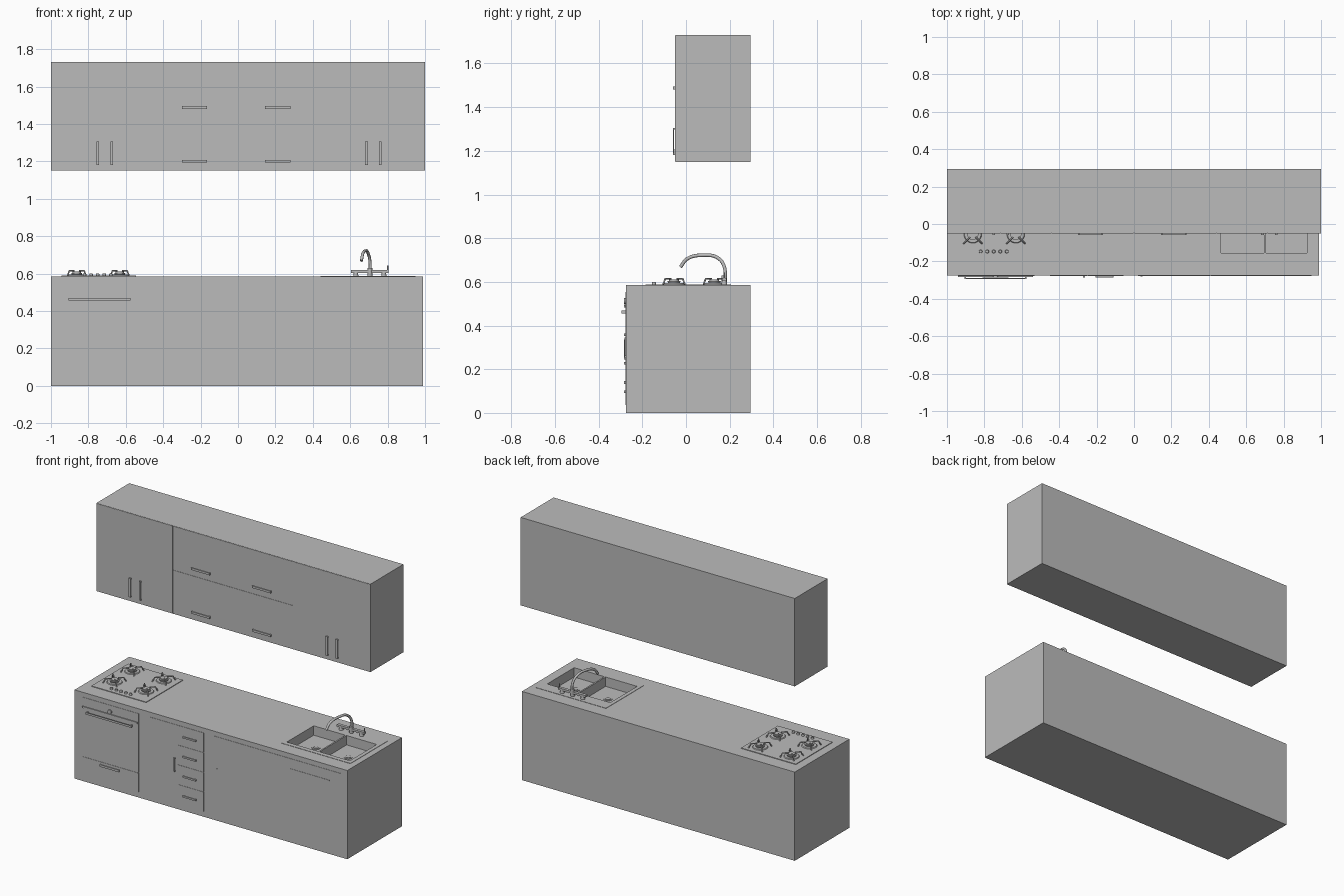
import bpy, bmesh, math
from mathutils import Vector

if "Cube" in bpy.data.objects:
    bpy.data.objects.remove(bpy.data.objects["Cube"], do_unlink=True)

grey = bpy.data.materials.new("plain_grey")
grey.use_nodes = True
grey.diffuse_color = (0.5, 0.5, 0.5, 1)
grey.node_tree.nodes["Principled BSDF"].inputs["Base Color"].default_value = (0.5, 0.5, 0.5, 1)

FRONT, BACK, TOP = -0.275, 0.295, 0.585
UPPER_FRONT = -0.05


def finish(name, bm, smooth=False):
    mesh = bpy.data.meshes.new(name)
    bm.to_mesh(mesh)
    bm.free()
    ob = bpy.data.objects.new(name, mesh)
    bpy.context.collection.objects.link(ob)
    mesh.materials.append(grey)
    if smooth:
        bpy.ops.object.select_all(action='DESELECT')
        ob.select_set(True)
        bpy.context.view_layer.objects.active = ob
        bpy.ops.object.shade_smooth_by_angle(angle=math.radians(40))
    return ob


def box(name, x0, x1, y0, y1, z0, z1):
    bm = bmesh.new()
    bmesh.ops.create_cube(bm, size=1)
    for v in bm.verts:
        v.co = Vector((x1 if v.co.x > 0 else x0,
                       y1 if v.co.y > 0 else y0,
                       z1 if v.co.z > 0 else z0))
    return finish(name, bm)


def disc(name, x, y, z0, z1, r0, r1=None, sides=24):
    bm = bmesh.new()
    bmesh.ops.create_cone(bm, cap_ends=True, segments=sides, radius1=r0,
                          radius2=r0 if r1 is None else r1, depth=z1 - z0)
    bmesh.ops.translate(bm, vec=(x, y, (z0 + z1) / 2), verts=bm.verts)
    return finish(name, bm, True)


def tube(name, points, r, smooth_path=True):
    cu = bpy.data.curves.new(name, 'CURVE')
    cu.dimensions = '3D'
    cu.bevel_depth, cu.bevel_resolution, cu.use_fill_caps = r, 3, True
    if smooth_path:
        sp = cu.splines.new('BEZIER')
        sp.bezier_points.add(len(points) - 1)
        for bp, p in zip(sp.bezier_points, points):
            bp.co = p
            bp.handle_left_type = bp.handle_right_type = 'AUTO'
    else:
        sp = cu.splines.new('POLY')
        sp.points.add(len(points) - 1)
        for sp_p, p in zip(sp.points, points):
            sp_p.co = (*p, 1)
    ob = bpy.data.objects.new(name, cu)
    bpy.context.collection.objects.link(ob)
    cu.materials.append(grey)
    return ob


def handle(name, x0, x1, z0, z1, face, reach=0.01):
    """Bar handle standing off a cabinet front."""
    box(name, x0, x1, face - reach, face - reach + 0.005, z0, z1)
    wide = x1 - x0 > z1 - z0
    for end in (0, 1):
        if wide:
            a = x1 - 0.008 if end else x0
            box(name + "_post", a, a + 0.008, face - reach + 0.004, face + 0.001, z0, z1)
        else:
            a = z1 - 0.008 if end else z0
            box(name + "_post", x0, x1, face - reach + 0.004, face + 0.001, a, a + 0.008)


def panel(name, x0, x1, z0, z1, face=FRONT, gap=0.0015):
    box(name, x0 + gap, x1 - gap, face - 0.002, face + 0.001, z0 + gap, z1 - gap)


# Wall cabinets
box("wall_cabinet", -1, 1, UPPER_FRONT + 0.002, BACK, 1.15, 1.73)
for s in (-1, 1):
    for a, b in ((0.715, 1), (0.44, 0.715)):
        lo, hi = sorted((s * a, s * b))
        panel("wall_door", lo, hi, 1.15, 1.73, UPPER_FRONT + 0.002)
    for z0, z1 in ((1.15, 1.44), (1.44, 1.73)):
        lo, hi = sorted((0, s * 0.44))
        panel("wall_flap", lo, hi, z0, z1, UPPER_FRONT + 0.002)
for x in (-0.75, -0.675, 0.687, 0.76):
    handle("wall_door_handle", x - 0.007, x + 0.007, 1.18, 1.305, UPPER_FRONT)
for x in (-0.3, 0.145):
    for z in (1.2, 1.488):
        handle("wall_flap_handle", x, x + 0.135, z - 0.007, z + 0.007, UPPER_FRONT)

# Base cabinet with the sink bowls cut out
base = box("base_cabinet", -1, 0.99, FRONT, BACK, 0, TOP)
BOWLS = ((0.465, 0.695), (0.705, 0.925))
for x0, x1 in BOWLS:
    cutter = box("bowl_cutter", x0, x1, -0.155, 0.125, TOP - 0.06, TOP + 0.05)
    cutter.hide_render = True
    cutter.hide_viewport = True
    cutter.display_type = 'WIRE'
    mod = base.modifiers.new("bowl", 'BOOLEAN')
    mod.operation, mod.solver, mod.object = 'DIFFERENCE', 'EXACT', cutter
    # Drain
    mid = (x0 + x1) / 2
    disc("drain_ring", mid, -0.015, TOP - 0.061, TOP - 0.057, 0.026)
    disc("drain_plug", mid, -0.015, TOP - 0.058, TOP - 0.054, 0.017)

# Sink rim, as four thin strips
for x0, x1, y0, y1 in ((0.44, 0.95, -0.185, -0.155), (0.44, 0.95, 0.125, 0.205),
                       (0.44, 0.465, -0.155, 0.125), (0.925, 0.95, -0.155, 0.125),
                       (0.695, 0.705, -0.155, 0.125)):
    box("sink_rim", x0, x1, y0, y1, TOP - 0.001, TOP + 0.002)

# Tap
tube("tap_spout", [(0.705, 0.175, TOP), (0.705, 0.175, 0.67), (0.695, 0.145, 0.71),
                   (0.683, 0.08, 0.722), (0.667, 0.005, 0.705), (0.66, -0.025, 0.668)], 0.008)
box("tap_bridge", 0.605, 0.805, 0.165, 0.185, 0.604, 0.618)
for x in (0.63, 0.78):
    disc("tap_foot", x, 0.175, TOP, 0.606, 0.014, 0.011)
disc("tap_collar", 0.705, 0.175, TOP, 0.63, 0.013)
tube("tap_lever", [(0.8, 0.175, 0.61), (0.8, 0.175, 0.642)], 0.004, False)

# Oven and drawer below it
panel("oven_front", -0.94, -0.53, 0.165, 0.555)
panel("oven_drawer", -0.94, -0.53, 0.035, 0.163)
box("oven_trim", -0.94, -0.54, FRONT - 0.008, FRONT, 0.485, 0.496)
handle("oven_handle", -0.905, -0.575, 0.456, 0.469, FRONT, 0.02)
handle("oven_drawer_handle", -0.81, -0.67, 0.133, 0.147, FRONT)
bm = bmesh.new()
bmesh.ops.create_cone(bm, cap_ends=True, segments=24, radius1=0.014, radius2=0.014, depth=0.01)
dial = finish("oven_dial", bm, True)
dial.rotation_euler.x = math.pi / 2
dial.location = (-0.74, FRONT - 0.005, 0.512)

# Cupboard and drawer stack
panel("cupboard_door", -0.45, -0.25, 0.035, 0.555)
handle("cupboard_handle", -0.272, -0.262, 0.245, 0.335, FRONT)
for i in range(4):
    z = 0.035 + 0.13 * i
    panel("drawer_front", -0.25, -0.055, z, z + 0.13)
    handle("drawer_handle", -0.205, -0.11, z + 0.057, z + 0.068, FRONT)

# Doors under the sink
panel("sink_door", 0.02, 0.41, 0.035, 0.555)
box("sink_door_pull", 0.036, 0.046, FRONT - 0.006, FRONT, 0.26, 0.345)
panel("appliance_door", 0.41, 0.95, 0.035, 0.555)
box("appliance_pull", 0.57, 0.86, FRONT - 0.004, FRONT, 0.483, 0.488)

# Hob
box("hob_plate", -0.945, -0.545, -0.178, 0.205, TOP - 0.001, TOP + 0.004)
for i in range(5):
    x = -0.82 + 0.035 * i
    disc("hob_knob", x, -0.147, TOP, 0.6, 0.01, 0.008, 16)
for x in (-0.862, -0.632):
    for y in (-0.055, 0.13):
        disc("burner_pan", x, y, TOP, 0.594, 0.05, 0.044)
        disc("burner_head", x, y, 0.592, 0.604, 0.026, 0.03)
        disc("burner_cap", x, y, 0.604, 0.61, 0.022)
        for k in range(4):
            a = math.pi / 4 + k * math.pi / 2
            c, s = math.cos(a), math.sin(a)
            tube("pan_support", [(x + r * c, y + r * s, z) for r, z in
                                 ((0.02, 0.615), (0.056, 0.615), (0.07, 0.589))], 0.004, False)
